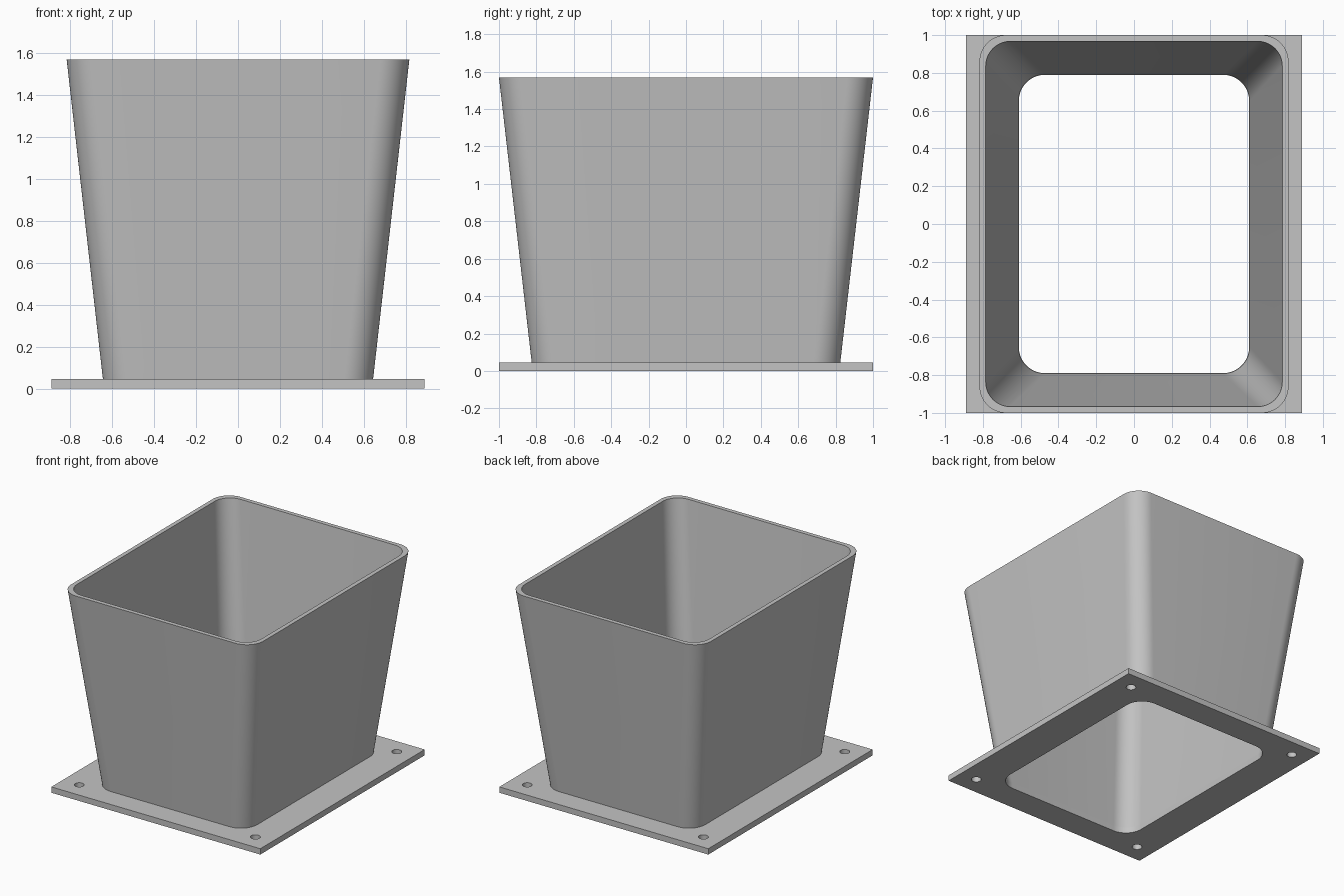
import bpy
import bmesh
from math import cos, sin, pi, radians
from mathutils import Vector

cube = bpy.data.objects.get("Cube")
if cube:
    bpy.data.objects.remove(cube, do_unlink=True)

BASE = 0.045       # plate thickness
TOP = 1.57         # overall height
CORNER = 0.14      # corner radius of the tapered wall

grey = bpy.data.materials.new("plain grey")
grey.use_nodes = True
grey.diffuse_color = (0.55, 0.55, 0.55, 1)
grey.node_tree.nodes["Principled BSDF"].inputs["Base Color"].default_value = grey.diffuse_color


def rounded_rect(hx, hy, r, z, steps=14):
    """Points of a rounded rectangle, counter-clockwise."""
    points = []
    for i, (sx, sy) in enumerate([(1, 1), (-1, 1), (-1, -1), (1, -1)]):
        for s in range(steps + 1):
            a = (i + s / steps) * pi / 2
            points.append(Vector((sx * (hx - r) + r * cos(a), sy * (hy - r) + r * sin(a), z)))
    return points


def circle(x, y, r, z, steps=24):
    return [Vector((x + r * cos(2 * pi * s / steps), y + r * sin(2 * pi * s / steps), z))
            for s in range(steps)]


def finish(bm, name):
    bmesh.ops.recalc_face_normals(bm, faces=bm.faces)
    mesh = bpy.data.meshes.new(name)
    bm.to_mesh(mesh)
    bm.free()
    mesh.materials.append(grey)
    obj = bpy.data.objects.new(name, mesh)
    bpy.context.collection.objects.link(obj)
    bpy.ops.object.select_all(action='DESELECT')
    obj.select_set(True)
    bpy.context.view_layer.objects.active = obj
    bpy.ops.object.shade_smooth_by_angle(angle=radians(30))
    return obj


# Base plate: outline, central opening and four bolt holes, extruded upward
bm = bmesh.new()
loops = [[Vector((x, y, 0)) for x, y in [(0.89, 1), (-0.89, 1), (-0.89, -1), (0.89, -1)]],
         rounded_rect(0.61, 0.79, CORNER, 0)]
loops += [circle(sx * 0.75, sy * 0.86, 0.035, 0) for sx in (-1, 1) for sy in (-1, 1)]
edges = []
for loop in loops:
    verts = [bm.verts.new(p) for p in loop]
    edges += [bm.edges.new((verts[i - 1], verts[i])) for i in range(len(verts))]
bmesh.ops.triangle_fill(bm, edges=edges, use_beauty=True, normal=(0, 0, 1))
raised = bmesh.ops.extrude_face_region(bm, geom=bm.faces[:], use_keep_orig=True)["geom"]
bmesh.ops.translate(bm, vec=(0, 0, BASE), verts=[v for v in raised if isinstance(v, bmesh.types.BMVert)])
finish(bm, "base_plate")

# Tapered wall: a closed loft through outer and inner rings
bm = bmesh.new()
rings = [[bm.verts.new(p) for p in rounded_rect(*args)] for args in [
    (0.645, 0.825, CORNER, BASE), (0.818, 1.0, CORNER, TOP),
    (0.785, 0.967, CORNER - 0.01, TOP), (0.612, 0.792, CORNER, BASE)]]
for k, ring in enumerate(rings):
    below = rings[k - 1]
    for i in range(len(ring)):
        bm.faces.new((below[i - 1], below[i], ring[i], ring[i - 1]))
finish(bm, "tapered_wall")
